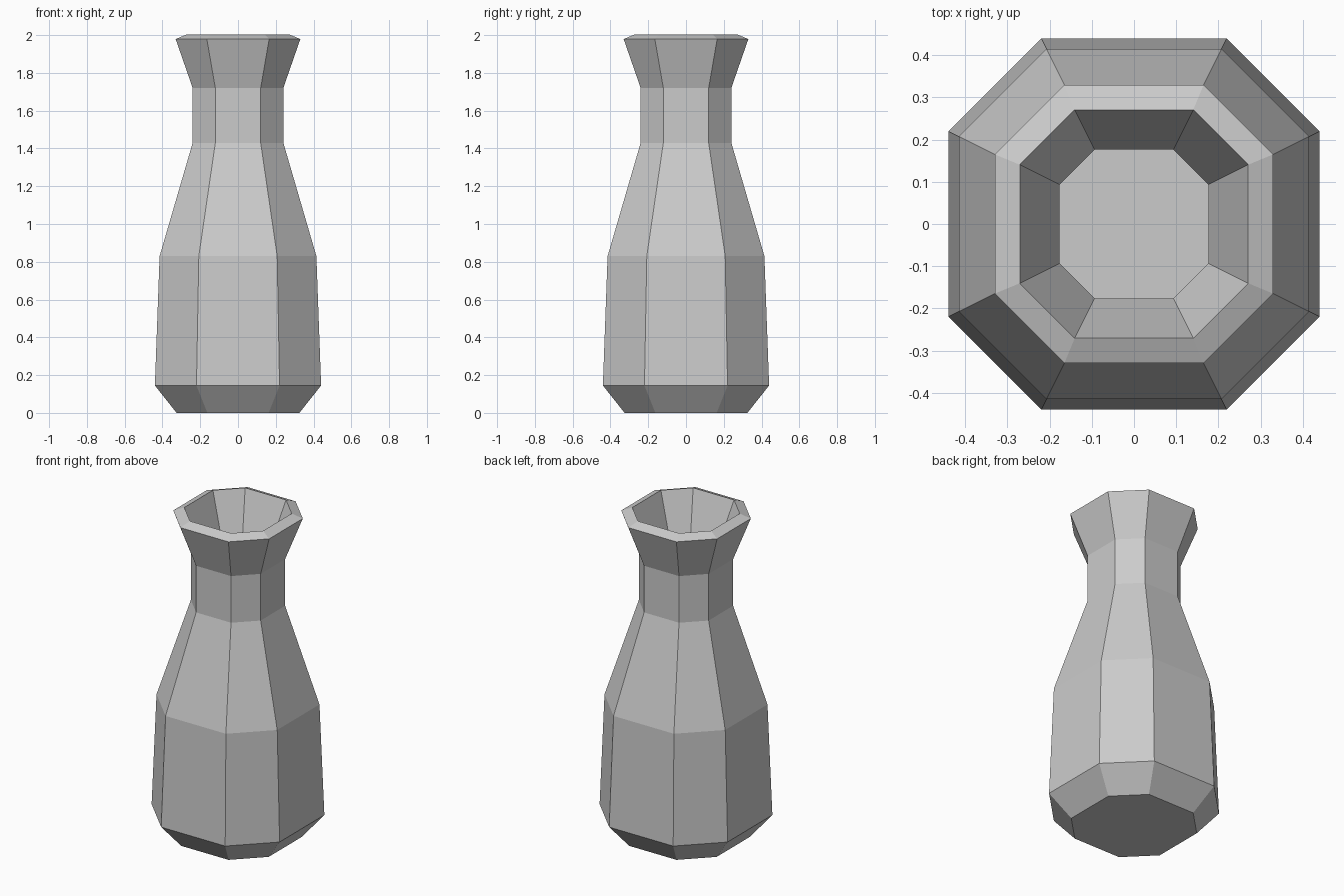
import bpy, bmesh

if "Cube" in bpy.data.objects:
    bpy.data.objects.remove(bpy.data.objects["Cube"])

# Outer profile: (half width, height); each ring is a square with chamfered corners
profile = [(0.325, 0.0), (0.44, 0.145), (0.415, 0.83), (0.24, 1.43),
           (0.24, 1.72), (0.33, 1.979)]


def ring(bm, r, z):
    h = r / 2
    pts = [(r, -h), (r, h), (h, r), (-h, r), (-r, h), (-r, -h), (-h, -r), (h, -r)]
    return [bm.verts.new((x, y, z)) for x, y in pts]


# Vase shell: closed base, walls, open mouth
bm = bmesh.new()
rings = [ring(bm, r, z) for r, z in profile]
bm.faces.new(rings[0][::-1])
for a, b in zip(rings, rings[1:]):
    for i in range(8):
        j = (i + 1) % 8
        bm.faces.new((a[i], a[j], b[j], b[i]))
bm.normal_update()

mesh = bpy.data.meshes.new("vase")
bm.to_mesh(mesh)
bm.free()
vase = bpy.data.objects.new("vase", mesh)
bpy.context.collection.objects.link(vase)

# Wall thickness, grown inwards
wall = vase.modifiers.new("wall", 'SOLIDIFY')
wall.thickness = 0.064
wall.offset = -1
wall.use_even_offset = True
wall.use_quality_normals = True
